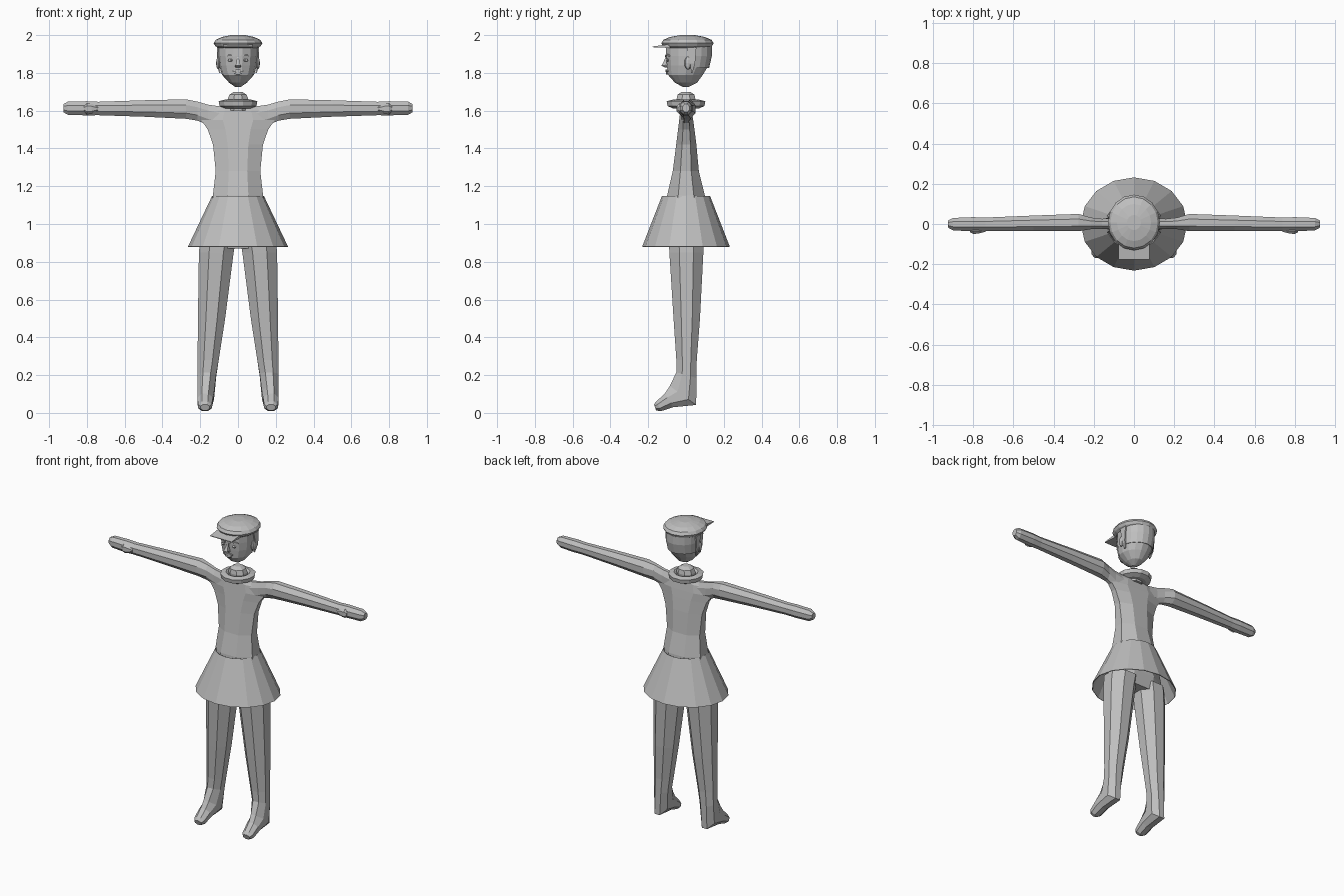
import bpy, bmesh, math
from mathutils import Vector

GREY = bpy.data.materials.new("plain grey")
GREY.diffuse_color = (0.52, 0.52, 0.52, 1)


def finish(name, bm):
    bmesh.ops.recalc_face_normals(bm, faces=bm.faces)
    mesh = bpy.data.meshes.new(name)
    bm.to_mesh(mesh)
    bm.free()
    mesh.materials.append(GREY)
    obj = bpy.data.objects.new(name, mesh)
    bpy.context.collection.objects.link(obj)
    return obj


def loft(name, sections, n=8, caps=True, flat=True, arc=None):
    """Skin rings given as (centre, half axis u, half axis v)."""
    bm = bmesh.new()
    off = math.pi / n if flat else 0
    k = 1 / math.cos(math.pi / n) if flat else 1
    start, span = arc or (off, 2 * math.pi)
    rings = []
    for c, u, v in sections:
        c, u, v = Vector(c), Vector(u) * k, Vector(v) * k
        count = n + 1 if arc else n
        angles = [start + span * i / n for i in range(count)]
        rings.append([bm.verts.new(c + u * math.cos(a) + v * math.sin(a)) for a in angles])
    for a, b in zip(rings, rings[1:]):
        for i in range(n):
            j = i + 1 if arc else (i + 1) % n
            bm.faces.new((a[i], a[j], b[j], b[i]))
    if caps and not arc:
        bm.faces.new(rings[0])
        bm.faces.new(rings[-1])
    return finish(name, bm)


def upright(rows, x=0):
    """Rows of z, half width, y front, y back."""
    return [((x, (f + b) / 2, z), (w, 0, 0), (0, (b - f) / 2, 0)) for z, w, f, b in rows]


def ball(name, loc, size, seg=8, rings=6):
    bm = bmesh.new()
    bmesh.ops.create_uvsphere(bm, u_segments=seg, v_segments=rings, radius=1)
    for v in bm.verts:
        v.co = Vector((v.co.x * size[0], v.co.y * size[1], v.co.z * size[2])) + Vector(loc)
    return finish(name, bm)


# Torso, running down to the hips inside the skirt
loft("torso", upright([
    (0.87, 0.17, -0.07, 0.075), (0.95, 0.18, -0.09, 0.095), (1.08, 0.145, -0.105, 0.105),
    (1.15, 0.133, -0.10, 0.10), (1.28, 0.118, -0.07, 0.068), (1.42, 0.132, -0.052, 0.055),
    (1.50, 0.16, -0.042, 0.045), (1.55, 0.195, -0.036, 0.038), (1.60, 0.17, -0.03, 0.03),
    (1.625, 0.10, -0.022, 0.022)]))

# Skirt, an open cone
skirt = loft("skirt", upright([(0.88, 0.265, -0.232, 0.232), (1.147, 0.138, -0.128, 0.128)]),
             n=16, caps=False, flat=False)
solid = skirt.modifiers.new("thickness", "SOLIDIFY")
solid.thickness = 0.004

# Neck and collar
loft("neck", upright([(1.60, 0.05, -0.045, 0.045), (1.66, 0.055, -0.05, 0.05),
                      (1.685, 0.045, -0.045, 0.045), (1.70, 0.022, -0.022, 0.022)]))
loft("collar", upright([(1.612, 0.07, -0.07, 0.07), (1.625, 0.098, -0.098, 0.098),
                        (1.65, 0.102, -0.102, 0.102), (1.658, 0.07, -0.07, 0.07),
                        (1.645, 0.055, -0.055, 0.055)]), n=12)

for s, side in ((-1, "right"), (1, "left")):
    # Arm and mitten hand: x, y front, y back, z low, z high
    rows = [(0.08, -0.028, 0.028, 1.50, 1.62), (0.16, -0.024, 0.026, 1.525, 1.632),
            (0.215, -0.026, 0.032, 1.547, 1.648), (0.275, -0.036, 0.05, 1.557, 1.66),
            (0.50, -0.036, 0.042, 1.568, 1.655), (0.74, -0.034, 0.032, 1.576, 1.647),
            (0.80, -0.036, 0.034, 1.575, 1.65), (0.90, -0.032, 0.03, 1.578, 1.648),
            (0.925, -0.018, 0.018, 1.592, 1.635)]
    loft(side + "_arm", [((s * x, (f + b) / 2, (l + h) / 2), (0, (b - f) / 2, 0),
                          (0, 0, (h - l) / 2)) for x, f, b, l, h in rows])
    # Thumb
    loft(side + "_thumb", [((s * x, -0.034, 1.61), (0, r * 0.6, 0), (0, 0, r))
                           for x, r in ((0.74, 0.008), (0.775, 0.023), (0.80, 0.026), (0.815, 0.012))], n=6)
    # Leg and foot: x centre, half width, ring centre y and z, tilt of the ring
    rows = [(0.105, 0.095, 0.002, 0.92, 0.093, 0), (0.115, 0.092, 0.002, 0.85, 0.09, 0),
            (0.14, 0.072, 0.004, 0.50, 0.07, 0), (0.158, 0.056, 0.003, 0.28, 0.054, 0),
            (0.165, 0.05, 0.002, 0.20, 0.053, -0.015), (0.171, 0.044, -0.016, 0.092, 0.07, -0.05),
            (0.174, 0.041, -0.09, 0.066, 0.022, -0.036), (0.175, 0.036, -0.145, 0.035, 0.012, -0.026),
            (0.175, 0.024, -0.164, 0.029, 0.006, -0.016)]
    loft(side + "_leg", [((s * x, y, z), (w, 0, 0), (0, d, t)) for x, w, y, z, d, t in rows])

# Head
head = [(1.725, 0.014, -0.016, 0.014), (1.748, 0.047, -0.06, 0.06), (1.79, 0.085, -0.098, 0.092),
        (1.84, 0.10, -0.104, 0.122), (1.89, 0.105, -0.108, 0.133), (1.945, 0.105, -0.108, 0.133)]
loft("head", upright(head), n=14, flat=False)

# Hair shell round the back of the head
hair = loft("hair", upright([(z, w + 0.004, f, b + 0.004) for z, w, f, b in
                             [(1.825, 0.098, -0.104, 0.118)] + head[4:]]),
            n=8, flat=False, arc=(math.radians(14), math.radians(152)))
solid = hair.modifiers.new("thickness", "SOLIDIFY")
solid.thickness = 0.005

# Cap crown and peak
loft("cap", upright([(1.932, 0.105, -0.11, 0.125), (1.942, 0.12, -0.123, 0.138),
                     (1.957, 0.129, -0.131, 0.146), (1.975, 0.118, -0.12, 0.135),
                     (1.99, 0.085, -0.085, 0.10), (2.0, 0.035, -0.03, 0.045)]), n=16, flat=False)
bm = bmesh.new()
bmesh.ops.create_cube(bm, size=1)
for v in bm.verts:
    front = v.co.y < 0
    v.co = Vector((v.co.x * 0.156, -0.177 if front else -0.085,
                   (1.938 if front else 1.942) + v.co.z * (0.004 if front else 0.02)))
finish("cap_peak", bm)


def face_y(x, z):
    """Front surface of the head at a point."""
    for (z0, w0, f0, b0), (z1, w1, f1, b1) in zip(head, head[1:]):
        if z0 <= z <= z1:
            t = (z - z0) / (z1 - z0)
            w, f, b = w0 + t * (w1 - w0), f0 + t * (f1 - f0), b0 + t * (b1 - b0)
            return (f + b) / 2 - (b - f) / 2 * math.sqrt(1 - (x / w) ** 2)


# Face: eyes, brows, ears and sideburns
for s, side in ((-1, "right"), (1, "left")):
    ball(side + "_eye", (s * 0.04, face_y(0.04, 1.867), 1.867), (0.015, 0.006, 0.008))
    ball(side + "_pupil", (s * 0.04, face_y(0.04, 1.867) - 0.004, 1.867), (0.006, 0.004, 0.006))
    loft(side + "_brow", [((s * x, face_y(x, z), z), (0, 0.006, 0), (0, 0, 0.004))
                          for x, z in ((0.018, 1.889), (0.04, 1.897), (0.062, 1.89))], n=4)
    ball(side + "_ear", (s * 0.104, 0.01, 1.852), (0.012, 0.019, 0.034))
    loft(side + "_sideburn", [((s * x, y, z), (0.004, 0, 0), (0, d, 0)) for x, y, z, d in
                              ((0.096, 0.03, 1.80, 0.004), (0.108, 0.036, 1.85, 0.012),
                               (0.108, 0.03, 1.935, 0.025))], n=4)
    ball(side + "_nostril", (s * 0.01, -0.108, 1.835), (0.008, 0.009, 0.007), 6, 4)

# Nose and mouth
loft("nose", upright([(1.828, 0.008, -0.108, -0.09), (1.838, 0.014, -0.13, -0.09),
                      (1.86, 0.008, -0.118, -0.09), (1.885, 0.005, -0.108, -0.09)]), n=4)
for name, z, w in (("upper_lip", 1.811, 0.03), ("lower_lip", 1.798, 0.022)):
    loft(name, [((x, face_y(x, z) - 0.001, z), (0, 0.007, 0), (0, 0, h)) for x, h in
                ((-w, 0.002), (-w * 0.4, 0.006), (w * 0.4, 0.006), (w, 0.002))], n=4)
